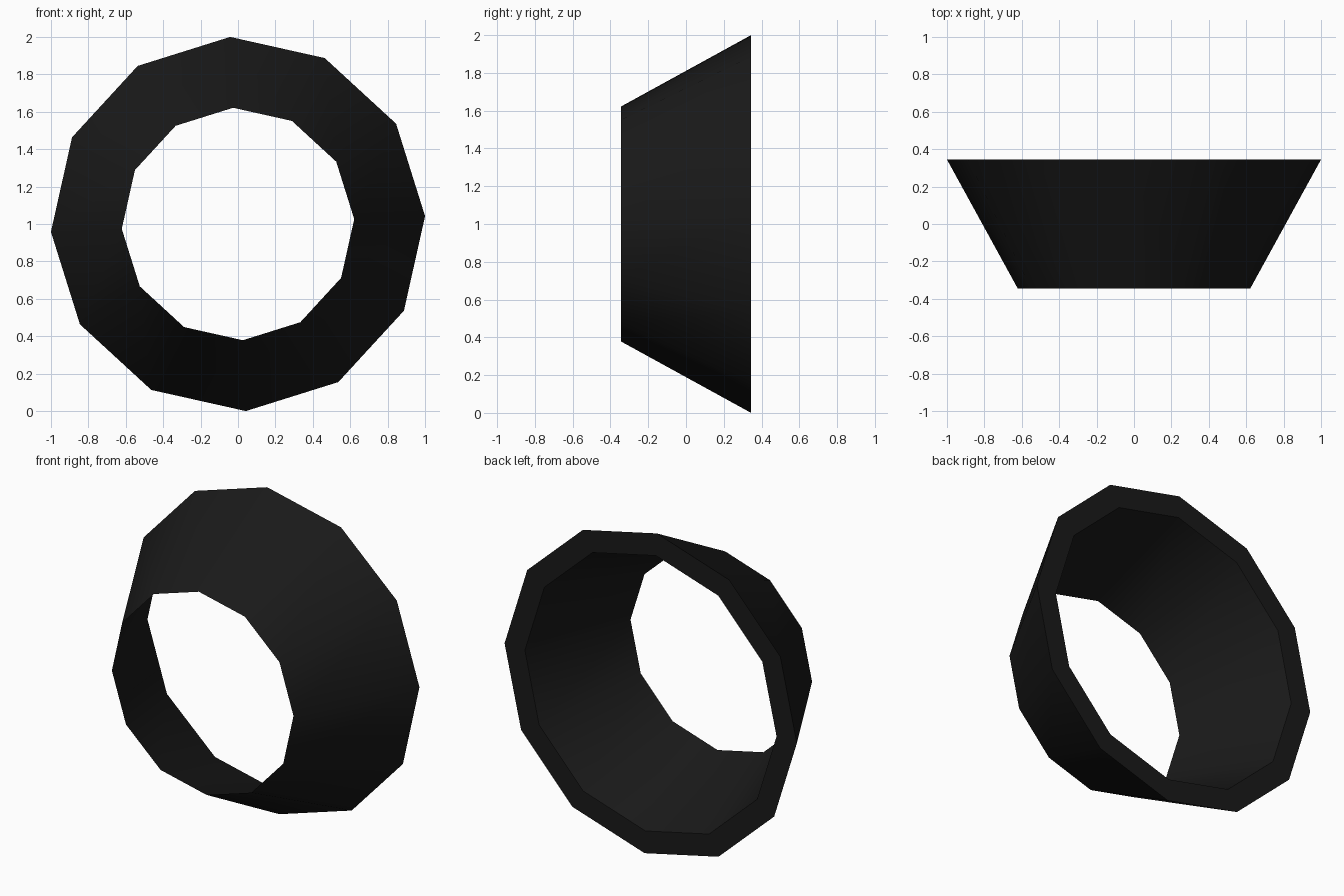
import bpy, bmesh
from math import sin, cos, pi, radians

if "Cube" in bpy.data.objects:
    bpy.data.objects.remove(bpy.data.objects["Cube"])

SIDES = 12
TURN = radians(2.4)      # slight roll of the ring about its axis
HALF = 0.345             # half depth along y

# Wedge cross-section (radius, y): front knife edge, back outer rim, back inner rim
PROFILE = [(0.622, -HALF), (1.001, HALF), (0.862, HALF)]

bm = bmesh.new()
rings = []
for i in range(SIDES):
    a = TURN + i * 2 * pi / SIDES
    rings.append([bm.verts.new((r * cos(a), y, 1 + r * sin(a))) for r, y in PROFILE])

# Sweep the section around the y axis
n = len(PROFILE)
for i in range(SIDES):
    p, q = rings[i], rings[(i + 1) % SIDES]
    for k in range(n):
        j = (k + 1) % n
        bm.faces.new((p[k], p[j], q[j], q[k]))
bmesh.ops.recalc_face_normals(bm, faces=bm.faces)

mesh = bpy.data.meshes.new("tapered_ring")
bm.to_mesh(mesh)
bm.free()
ring = bpy.data.objects.new("tapered_ring", mesh)
bpy.context.collection.objects.link(ring)

# Near-black finish
mat = bpy.data.materials.new("black")
mat.diffuse_color = (0.01, 0.01, 0.01, 1)
mat.use_nodes = True
mat.node_tree.nodes["Principled BSDF"].inputs["Base Color"].default_value = mat.diffuse_color
mesh.materials.append(mat)

# Smooth around the cone walls, sharp rims
bpy.context.view_layer.objects.active = ring
ring.select_set(True)
bpy.ops.object.shade_smooth_by_angle(angle=radians(30))
